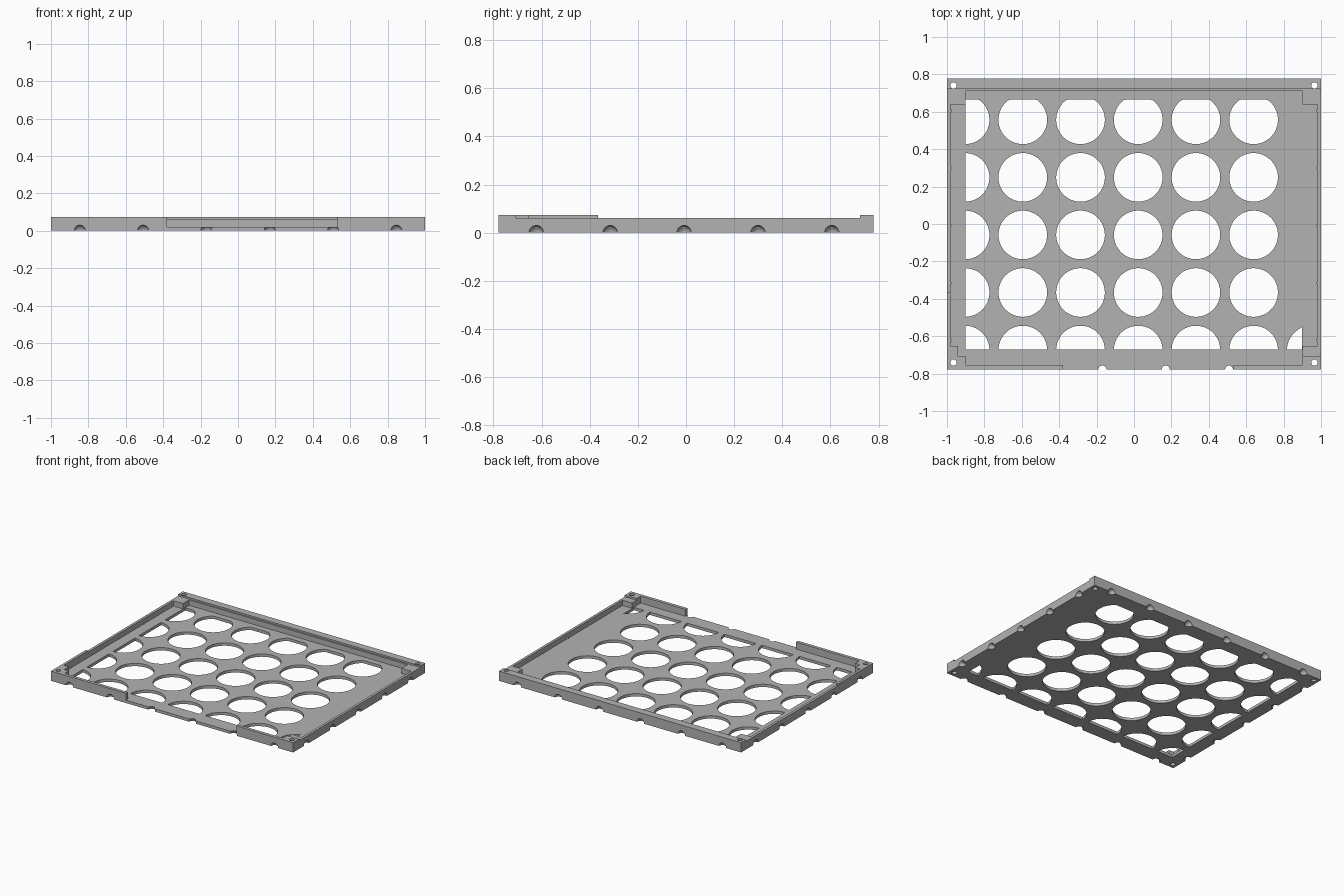
import bpy, bmesh, math
from mathutils import Matrix, Vector

if "Cube" in bpy.data.objects:
    bpy.data.objects.remove(bpy.data.objects["Cube"])

X, Y, TOP = 1.0, 0.778, 0.073      # half width, half depth, rim height
FLOOR, LEDGE = 0.021, 0.061        # floor and low rim levels

grey = bpy.data.materials.new("grey_plastic")
grey.diffuse_color = (0.45, 0.45, 0.45, 1)
grey.use_nodes = True
grey.node_tree.nodes["Principled BSDF"].inputs["Base Color"].default_value = grey.diffuse_color


def add_box(bm, x0, x1, y0, y1, z0, z1):
    size = Matrix.Diagonal((x1 - x0, y1 - y0, z1 - z0, 1))
    mid = Matrix.Translation(((x0 + x1) / 2, (y0 + y1) / 2, (z0 + z1) / 2))
    bmesh.ops.create_cube(bm, size=1, matrix=mid @ size)


def add_hole(bm, cx, cy, r, n, clip=(-2, 2, -2, 2)):
    """Upright round cutter, flattened where it meets the clip rectangle."""
    pts = []
    for i in range(n):
        a = 2 * math.pi * (i + 0.5) / n
        p = Vector((min(max(cx + r * math.cos(a), clip[0]), clip[1]),
                    min(max(cy + r * math.sin(a), clip[2]), clip[3]), -0.1))
        if all((p - q).length > 1e-4 for q in pts):
            pts.append(p)
    face = bm.faces.new([bm.verts.new(p) for p in pts])
    ext = bmesh.ops.extrude_face_region(bm, geom=[face], use_keep_orig=True)
    for v in ext["geom"]:
        if isinstance(v, bmesh.types.BMVert):
            v.co.z = 0.2


def make(name, bm):
    bmesh.ops.recalc_face_normals(bm, faces=bm.faces)
    me = bpy.data.meshes.new(name)
    bm.to_mesh(me)
    bm.free()
    ob = bpy.data.objects.new(name, me)
    bpy.context.collection.objects.link(ob)
    return ob


def cut(target, bm):
    cutter = make("cutter", bm)
    cutter.hide_render = True
    mod = target.modifiers.new("cut", 'BOOLEAN')
    mod.operation, mod.solver, mod.object = 'DIFFERENCE', 'EXACT', cutter
    bpy.context.view_layer.objects.active = target
    bpy.ops.object.modifier_apply(modifier=mod.name)
    bpy.data.objects.remove(cutter)


# solid tray blank
bm = bmesh.new()
add_box(bm, -X, X, -Y, Y, 0, TOP)
tray = make("tray", bm)
tray.data.materials.append(grey)

# tray pocket, side channels, corner relief, front opening, then lowered rims
for b in [(-0.902, 0.902, -0.754, 0.711, FLOOR),
          (-0.981, 0.981, -0.652, 0.64, FLOOR),
          (-0.94, -0.89, -0.706, -0.64, FLOOR),
          (-0.38, 0.532, -0.9, -0.74, FLOOR),
          (0.89, 1.1, -0.706, 0.722, LEDGE),
          (-1.1, -0.89, -0.366, 0.722, LEDGE),
          (-0.95, 0.95, 0.70, 0.722, LEDGE)]:
    bm = bmesh.new()
    add_box(bm, *b, 0.2)
    cut(tray, bm)

# grid of large holes, trimmed at the floor margins, and corner screw holes
bm = bmesh.new()
for i in range(7):
    for j in range(5):
        add_hole(bm, -0.903 + 0.3085 * i, -0.674 + 0.3078 * j, 0.13, 64,
                 (-0.901, 0.899, -0.672, 0.665))
for sx in (-1, 1):
    for sy in (-1, 1):
        add_hole(bm, sx * 0.965, sy * 0.741, 0.017, 24)
cut(tray, bm)

# round dimples along the bottom edges
bm = bmesh.new()
spots = [(-0.846 + 0.3385 * i, s * Y) for i in range(6) for s in (-1, 1)]
spots += [(s * X, -0.622 + 0.307 * i) for i in range(5) for s in (-1, 1)]
for x, y in spots:
    bmesh.ops.create_uvsphere(bm, u_segments=24, v_segments=13, radius=0.03,
                              matrix=Matrix.Translation((x, y, 0)))
cut(tray, bm)

bpy.ops.object.select_all(action='DESELECT')
tray.select_set(True)
bpy.context.view_layer.objects.active = tray
bpy.ops.object.shade_smooth_by_angle(angle=math.radians(30))
